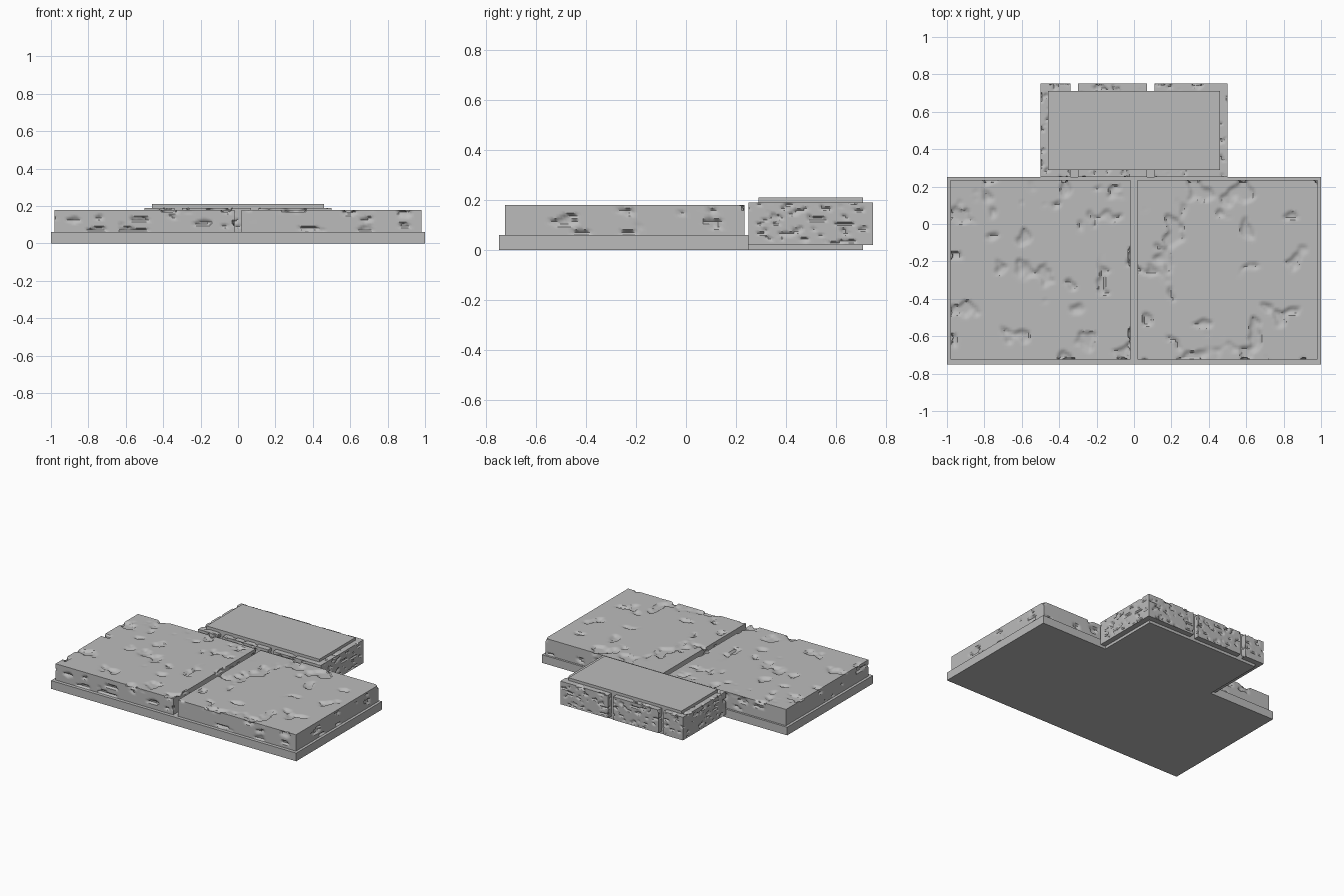
import bpy
import bmesh
import math
from mathutils import Vector, noise

if "Cube" in bpy.data.objects:
    bpy.data.objects.remove(bpy.data.objects["Cube"], do_unlink=True)

stone = bpy.data.materials.new("stone grey")
stone.use_nodes = True
GREY = (0.5, 0.5, 0.5, 1)
stone.diffuse_color = GREY
stone.node_tree.nodes["Principled BSDF"].inputs["Base Color"].default_value = GREY


def pit_depth(p, scale, threshold, depth, offset):
    """Depth of a steep-walled pit at p, or zero on the flat surface."""
    q = Vector((p.x * scale.x, p.y * scale.y, p.z * scale.z)) + offset
    q += noise.noise_vector(q * 1.7) * 0.35
    t = min(max((noise.noise(q) - threshold) / 0.16, 0), 1)
    return depth * t * t * (3 - 2 * t)


def box(name, low, high, step=0, scale=None, threshold=0.3, depth=0, seed=0):
    """Box between two corners; a step cuts it into a grid and pits it."""
    low, high = Vector(low), Vector(high)
    bm = bmesh.new()
    bmesh.ops.create_cube(bm, size=1)
    for v in bm.verts:
        v.co = Vector([l + (c + 0.5) * (h - l) for l, h, c in zip(low, high, v.co)])
    if step:
        for axis in range(3):
            normal = Vector([float(i == axis) for i in range(3)])
            count = math.ceil((high[axis] - low[axis]) / step)
            for i in range(1, count):
                point = low.lerp(high, i / count)
                bmesh.ops.bisect_plane(bm, geom=bm.verts[:] + bm.edges[:] + bm.faces[:],
                                       plane_co=point, plane_no=normal)
        offset = Vector((seed * 7.3, seed * 3.1, seed * 5.7))
        for v in bm.verts:
            p = v.co.copy()
            out = Vector([(p[i] > high[i] - 1e-4) - (p[i] < low[i] + 1e-4)
                          for i in range(3)])
            if out.z < 0:
                continue
            v.co -= out * pit_depth(p, scale, threshold, depth, offset)
    bmesh.ops.recalc_face_normals(bm, faces=bm.faces[:])
    mesh = bpy.data.meshes.new(name)
    bm.to_mesh(mesh)
    bm.free()
    mesh.materials.append(stone)
    obj = bpy.data.objects.new(name, mesh)
    bpy.context.collection.objects.link(obj)
    if step:
        bpy.ops.object.select_all(action="DESELECT")
        obj.select_set(True)
        bpy.context.view_layer.objects.active = obj
        bpy.ops.object.shade_smooth_by_angle(angle=math.radians(40))
    return obj


# Flat base under the paving
box("base_slab", (-1, -0.75, 0), (1, 0.25, 0.06))

# Two worn paving stones
for seed, (name, x) in enumerate([("right_paving_stone", -0.5), ("left_paving_stone", 0.5)]):
    box(name, (x - 0.48, -0.725, 0.06), (x + 0.48, 0.235, 0.18), step=0.012,
        scale=Vector((10, 10, 28)), threshold=0.3, depth=0.014, seed=seed + 1)

# Mortar core of the kerb, with its foot meeting the base
box("kerb_core", (-0.46, 0.29, 0), (0.46, 0.71, 0.21))
box("kerb_foot", (-0.46, 0.25, 0), (0.46, 0.71, 0.02))

# Three pitted kerb bricks around the core
for seed, (x0, x1) in enumerate([(-0.5, -0.34), (-0.3, 0.07), (0.11, 0.5)]):
    box("kerb_brick_" + str(seed + 1), (x0, 0.25, 0.02), (x1, 0.75, 0.19), step=0.008,
        scale=Vector((22, 22, 50)), threshold=0.22, depth=0.009, seed=seed + 4)
